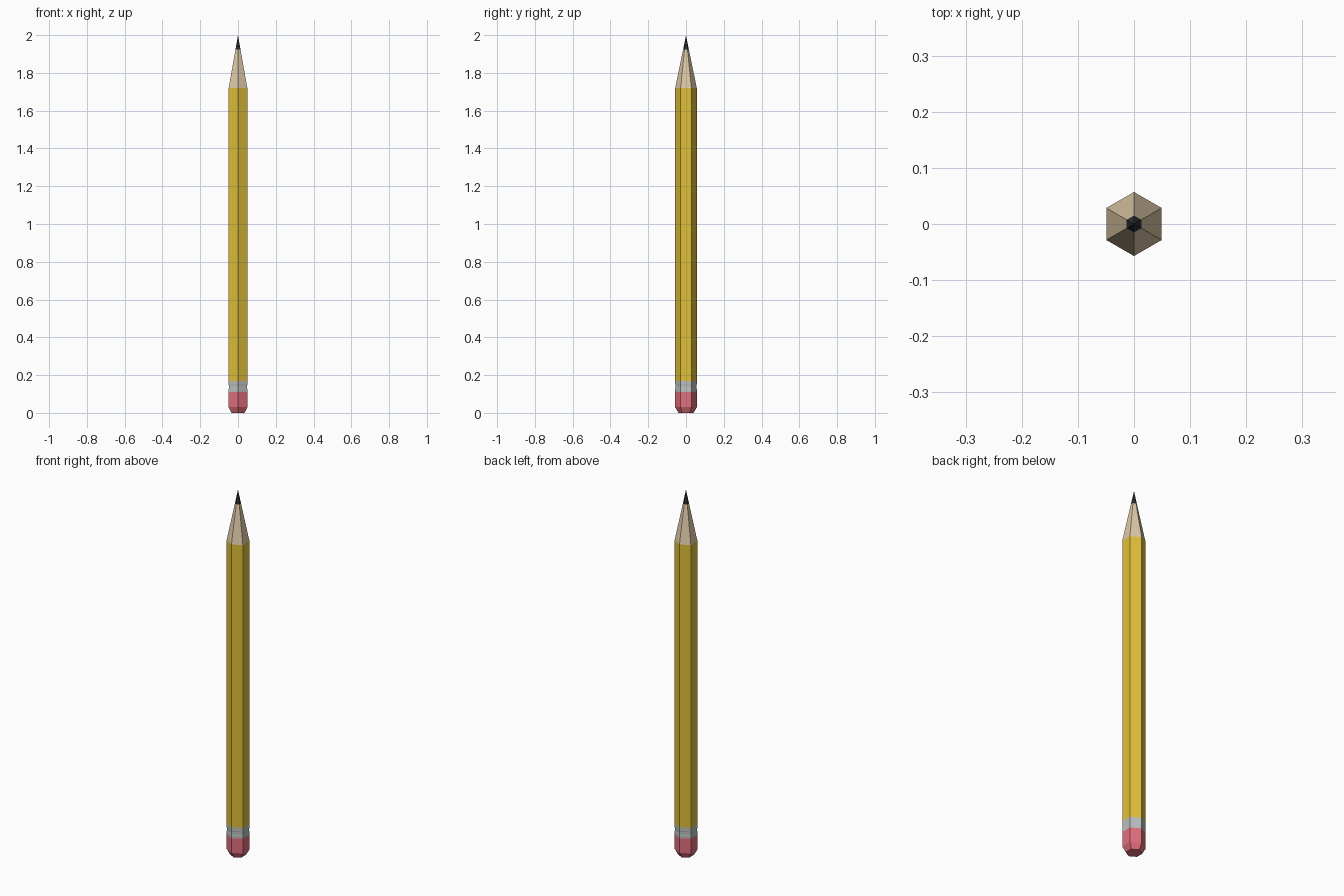
import bpy, bmesh, math

if "Cube" in bpy.data.objects:
    bpy.data.objects.remove(bpy.data.objects["Cube"])

SIDES = 6
R = 0.057  # corner radius of the hexagonal shaft


def hex_part(name, profile, color, cap_bottom=False):
    """Loft hexagon rings through (radius, z) pairs; radius 0 makes a point."""
    bm = bmesh.new()
    rings = []
    for r, z in profile:
        if r == 0:
            rings.append([bm.verts.new((0, 0, z))] * SIDES)
        else:
            angles = [math.pi / 2 + i * math.tau / SIDES for i in range(SIDES)]
            rings.append([bm.verts.new((r * math.cos(a), r * math.sin(a), z)) for a in angles])
    for low, high in zip(rings, rings[1:]):
        for i in range(SIDES):
            j = (i + 1) % SIDES
            corners = [low[i], low[j], high[j], high[i]]
            bm.faces.new(list(dict.fromkeys(corners)))
    if cap_bottom:
        bm.faces.new(rings[0][::-1])
    mesh = bpy.data.meshes.new(name)
    bm.to_mesh(mesh)
    bm.free()
    mat = bpy.data.materials.new(name + "_color")
    mat.diffuse_color = (*color, 1)
    mat.use_nodes = True
    mat.node_tree.nodes["Principled BSDF"].inputs["Base Color"].default_value = mat.diffuse_color
    mesh.materials.append(mat)
    obj = bpy.data.objects.new(name, mesh)
    bpy.context.collection.objects.link(obj)
    return obj


# Eraser with chamfered end
hex_part("eraser", [(0.04, 0), (R, 0.03), (R, 0.11)], (0.75, 0.16, 0.2), cap_bottom=True)
# Metal band with a shallow groove
hex_part("ferrule", [(R, 0.11), (R, 0.125), (R - 0.001, 0.13), (R - 0.001, 0.145),
                     (R, 0.15), (R, 0.17)], (0.5, 0.52, 0.52))
# Painted shaft
hex_part("shaft", [(R, 0.17), (R, 1.72)], (0.75, 0.52, 0.04))
# Sharpened wood
hex_part("wood_cone", [(R, 1.72), (0.015, 1.925)], (0.72, 0.58, 0.38))
# Graphite point
hex_part("lead_tip", [(0.015, 1.925), (0, 2.0)], (0.03, 0.03, 0.035))
